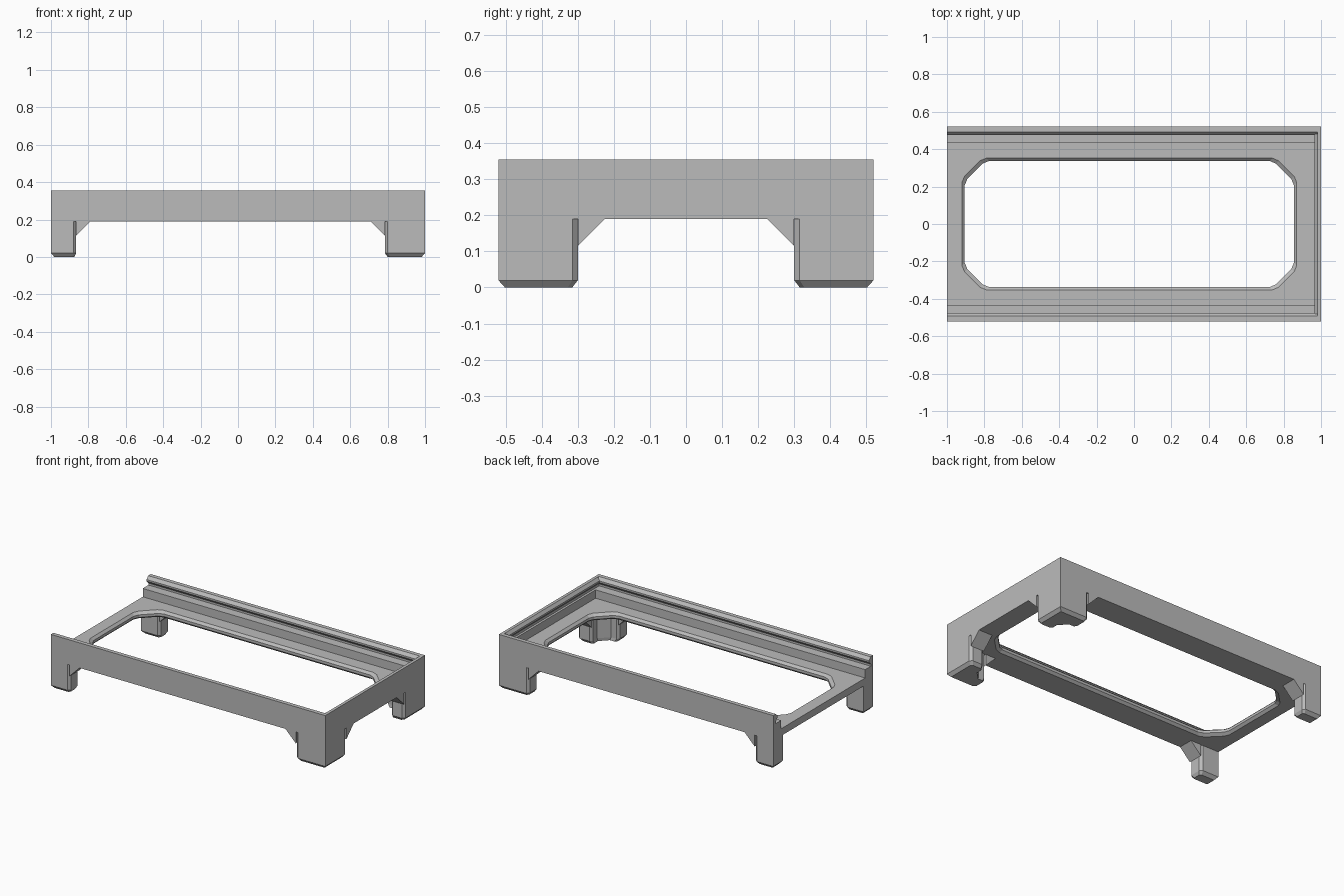
import bpy, bmesh
from mathutils import Vector

cube = bpy.data.objects.get("Cube")
if cube:
    bpy.data.objects.remove(cube, do_unlink=True)

grey = bpy.data.materials.new("plain grey")
grey.use_nodes = True
COLOUR = (0.5, 0.5, 0.5, 1)
grey.diffuse_color = COLOUR
grey.node_tree.nodes["Principled BSDF"].inputs["Base Color"].default_value = COLOUR

HALF_Y, TOP, FLOOR, BASE = 0.52, 0.355, 0.237, 0.19
ARM, BEVEL = 0.1, 0.015


def loft(name, rings):
    """Closed solid through matching rings of points."""
    bm = bmesh.new()
    loops = [[bm.verts.new(p) for p in ring] for ring in rings]
    n = len(loops[0])
    for a, b in zip(loops, loops[1:]):
        for i in range(n):
            j = (i + 1) % n
            bm.faces.new((a[i], a[j], b[j], b[i]))
    bm.faces.new(loops[0][::-1])
    bm.faces.new(loops[-1])
    bmesh.ops.recalc_face_normals(bm, faces=bm.faces)
    mesh = bpy.data.meshes.new(name)
    bm.to_mesh(mesh)
    bm.free()
    mesh.materials.append(grey)
    obj = bpy.data.objects.new(name, mesh)
    bpy.context.collection.objects.link(obj)
    return obj


def along_x(name, profile, x0, x1):
    return loft(name, [[(x, y, z) for y, z in profile] for x in (x0, x1)])


def along_y(name, profile, y0, y1):
    return loft(name, [[(x, y, z) for x, z in profile] for y in (y0, y1)])


# Channel: side walls with an overhanging lip, slot and ledge, and the floor
side = [(HALF_Y, BASE), (HALF_Y, TOP), (0.493, TOP), (0.476, 0.336), (0.476, 0.325),
        (0.496, 0.305), (0.496, 0.292), (0.437, 0.292), (0.437, FLOOR)]
profile = side + [(-y, z) for y, z in reversed(side)]
channel = along_x("channel_frame", profile, -1, 0.98)


# Floor opening with bevelled rims
def opening(grow, z):
    x0, x1, y, c = -0.905 - grow, 0.855 + grow, 0.337 + grow, 0.11
    pts = [(x0 + c, -y), (x1 - c, -y), (x1, -y + c), (x1, y - c),
           (x1 - c, y), (x0 + c, y), (x0, y - c), (x0, -y + c)]
    ring = []
    # Soften each corner with a short extra facet
    for i, p in enumerate(pts):
        p = Vector(p)
        for q in (pts[i - 1], pts[(i + 1) % len(pts)]):
            ring.append((*(p + (Vector(q) - p).normalized() * 0.02), z))
    return ring


over = 0.005
cutter = loft("opening_cutter", [
    opening(BEVEL + over, BASE - over), opening(0, BASE + BEVEL),
    opening(0, FLOOR - BEVEL), opening(BEVEL + over, FLOOR + over)])
cut = channel.modifiers.new("opening", "BOOLEAN")
cut.operation, cut.solver, cut.object = "DIFFERENCE", "EXACT", cutter
cutter.hide_render = True
cutter.hide_viewport = True

# Closed end: outer plate, with a lip and a lower rail on its inner face
along_x("end_wall", [(-HALF_Y, BASE), (HALF_Y, BASE), (HALF_Y, TOP), (-HALF_Y, TOP)], 0.98, 1)
along_y("end_lip", [(0.98, TOP), (0.965, 0.336), (0.965, 0.325), (0.98, 0.308)], -0.48, 0.48)
along_y("end_rail", [(0.965, FLOOR), (0.98, FLOOR), (0.98, 0.292), (0.965, 0.292)], -0.437, 0.437)


def foot(name, outline, sy):
    """Upright leg with a bevelled foot; the outline is for the back side."""
    cx = sum(p[0] for p in outline) / len(outline)
    cy = sum(p[1] for p in outline) / len(outline)
    wx = max(abs(p[0] - cx) for p in outline)
    wy = max(abs(p[1] - cy) for p in outline)
    small = [(cx + (x - cx) * (1 - 0.018 / wx), cy + (y - cy) * (1 - 0.018 / wy))
             for x, y in outline]
    levels = ((small, 0), (outline, 0.02), (outline, BASE))
    return loft(name, [[(x, y * sy, z) for x, y in pts] for pts, z in levels])


inner = HALF_Y - ARM
lx, rx, ry = -0.865, 0.785, 0.30
left_outline = [(-1, HALF_Y), (lx - BEVEL, HALF_Y), (lx, HALF_Y - BEVEL),
                (lx, inner + BEVEL), (lx - BEVEL, inner), (-1, inner)]
# Angled leg: two arms with a diagonal web in the inner corner
right_outline = [(1, HALF_Y), (rx + BEVEL, HALF_Y), (rx, HALF_Y - BEVEL),
                 (rx, inner + BEVEL), (rx + BEVEL, inner), (0.84, inner),
                 (1 - ARM, 0.36), (1 - ARM, ry + BEVEL), (1 - ARM + BEVEL, ry),
                 (1 - BEVEL, ry), (1, ry + BEVEL)]

LOW, RUN = 0.115, 0.075
for sy, word in ((-1, "front"), (1, "back")):
    foot(f"{word}_open_end_leg", left_outline, sy)
    foot(f"{word}_closed_end_leg", right_outline, sy)
    # Triangular gussets beside the legs
    for x, d, end in ((lx, 1, "open"), (rx, -1, "closed")):
        along_y(f"{word}_{end}_end_gusset",
                [(x, LOW), (x + d * RUN, BASE), (x, BASE)], sy * inner, sy * HALF_Y)
    along_x(f"{word}_end_wall_gusset",
            [(sy * ry, LOW), (sy * (ry - RUN), BASE), (sy * ry, BASE)], 1 - ARM, 1)
